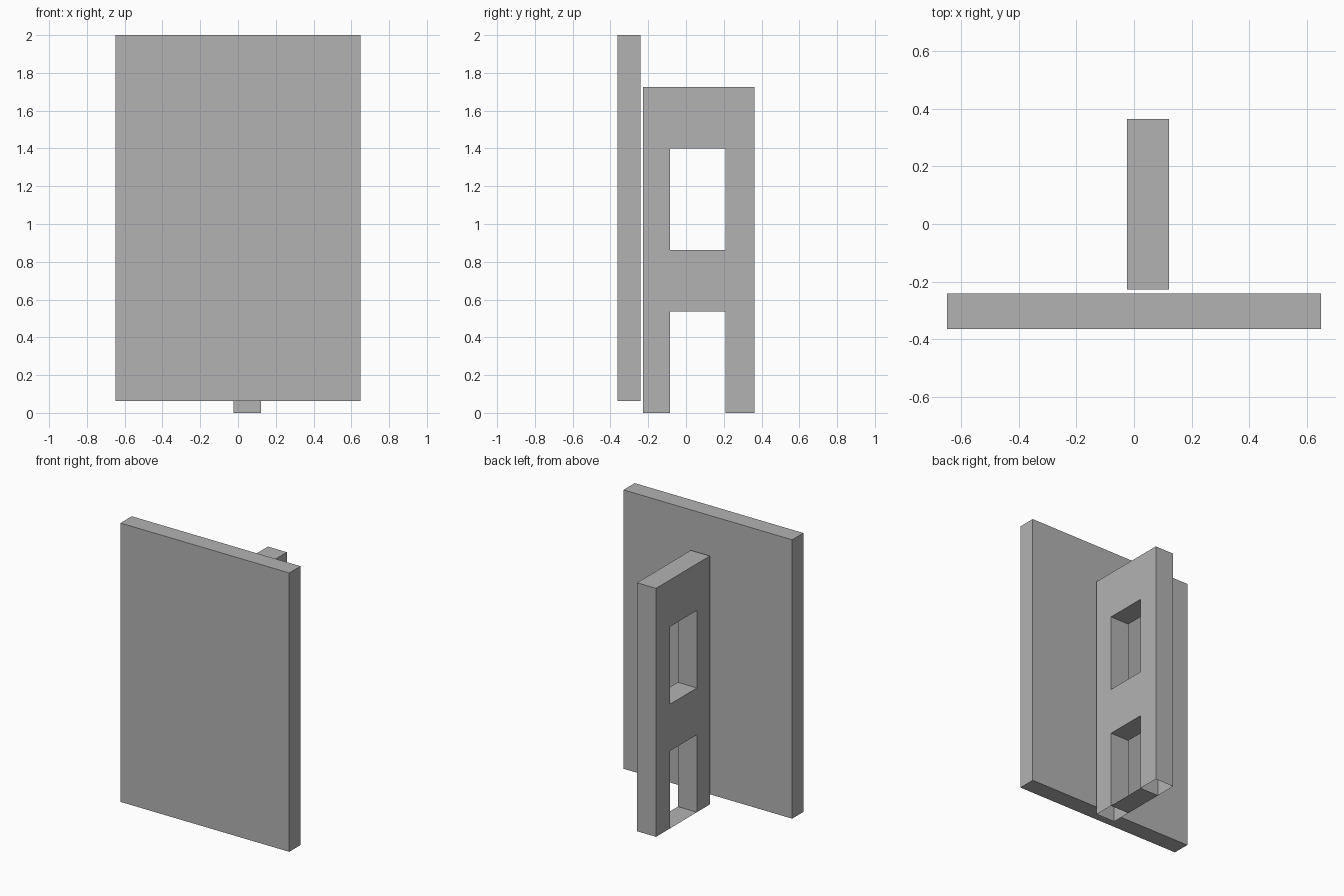
import bpy
import bmesh

cube = bpy.data.objects.get("Cube")
if cube:
    bpy.data.objects.remove(cube, do_unlink=True)

# One plain grey for everything
GREY = (0.45, 0.45, 0.45, 1.0)
grey = bpy.data.materials.new("plain_grey")
grey.use_nodes = True
grey.diffuse_color = GREY
grey.node_tree.nodes["Principled BSDF"].inputs["Base Color"].default_value = GREY


def add_object(name, bm):
    bmesh.ops.recalc_face_normals(bm, faces=bm.faces)
    mesh = bpy.data.meshes.new(name)
    bm.to_mesh(mesh)
    bm.free()
    mesh.materials.append(grey)
    obj = bpy.data.objects.new(name, mesh)
    bpy.context.collection.objects.link(obj)
    return obj


def box(name, low, high):
    bm = bmesh.new()
    bmesh.ops.create_cube(bm, size=1)
    for v in bm.verts:
        v.co = [(a + b) / 2 + c * (b - a) for a, b, c in zip(low, high, v.co)]
    return add_object(name, bm)


def arch(name, x_range, y_range, opening, height, opening_top, base):
    """Gate-shaped frame with a thin sill between its open-bottomed legs."""
    back, front = y_range[1], y_range[0]
    inner_front, inner_back = opening
    profile = [(front, 0), (front, height), (back, height), (back, 0),
               (inner_back, 0), (inner_back, opening_top),
               (inner_front, opening_top), (inner_front, 0)]
    bm = bmesh.new()
    left, right = [[bm.verts.new((x, y, base + z)) for y, z in profile]
                   for x in x_range]
    bm.faces.new(left)
    bm.faces.new(right)
    # Outer walls, top and opening walls; the leg bottoms stay open
    strips = [(i, i + 1) for i in range(7) if i != 3]
    strips.append((4, 7))  # sill across the opening
    for i, j in strips:
        bm.faces.new((left[i], left[j], right[j], right[i]))
    return add_object(name, bm)


# Large upright board
box("front_panel", (-0.648, -0.363, 0.063), (0.648, -0.24, 2.0))

# Two identical frames stacked behind the board
ARCH_HEIGHT = 0.863
for level, name in enumerate(("lower_support_frame", "upper_support_frame")):
    arch(name, (-0.024, 0.122), (-0.227, 0.363), (-0.085, 0.21),
         ARCH_HEIGHT, 0.538, level * ARCH_HEIGHT)
